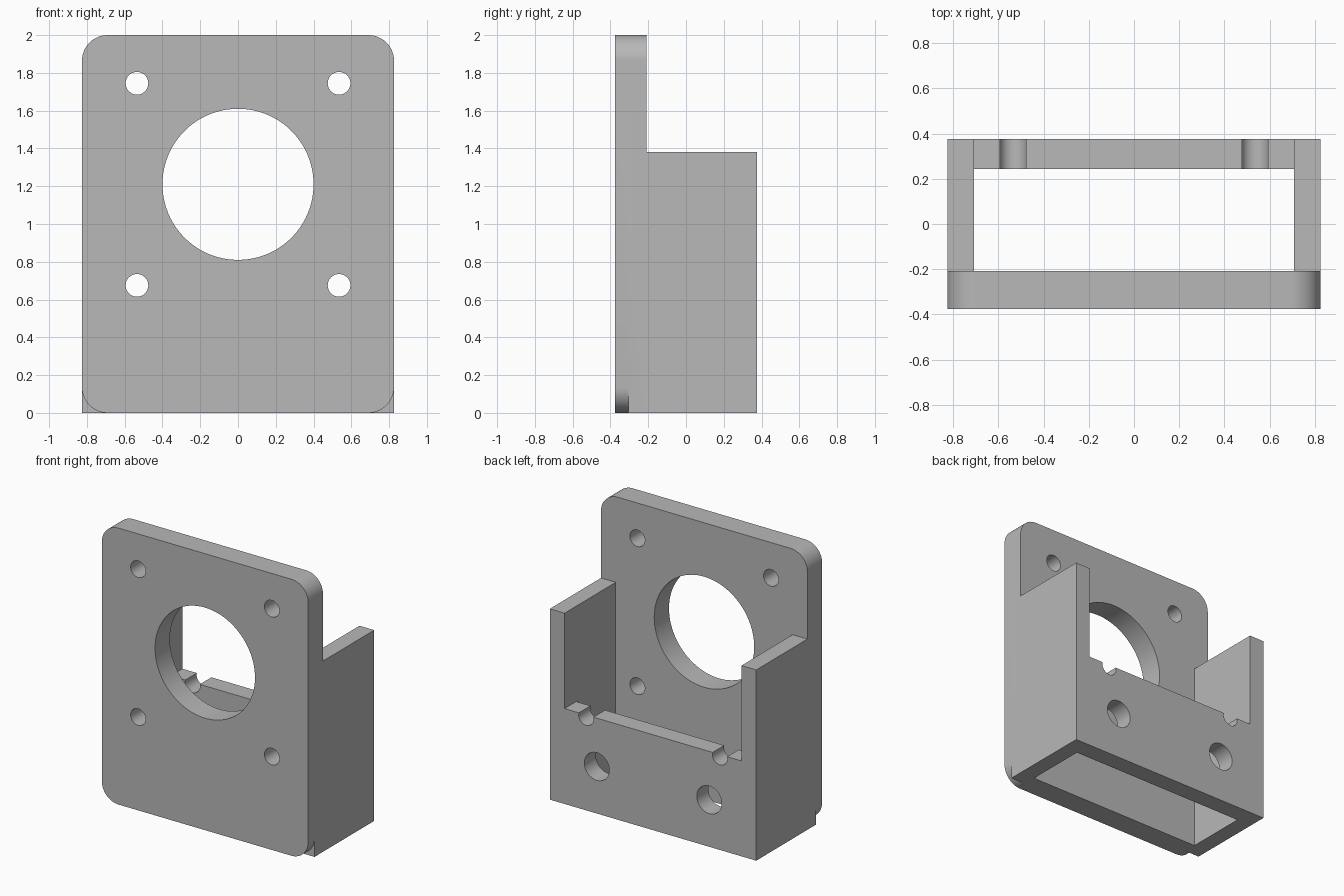
import bpy
import bmesh
from math import pi, cos, sin, radians
from mathutils import Matrix

cube = bpy.data.objects.get("Cube")
if cube:
    bpy.data.objects.remove(cube)

# Main dimensions
HALF_W, HALF_D, HEIGHT = 0.826, 0.377, 2.0
CORNER = 0.135
LIP_BACK, PLATE_BACK = -0.305, -0.208      # depth steps of the face plate
INNER_X, WALL_FRONT = 0.708, 0.244         # inside of the housing
SIDE_TOP, BACK_TOP = 1.38, 0.69
HOLE_Z, SPACING = 1.21, 0.535

grey = bpy.data.materials.new("plain grey")
grey.use_nodes = True
colour = (0.48, 0.48, 0.48, 1)
grey.diffuse_color = colour
grey.node_tree.nodes["Principled BSDF"].inputs["Base Color"].default_value = colour


def add_object(name, bm):
    bmesh.ops.recalc_face_normals(bm, faces=bm.faces)
    mesh = bpy.data.meshes.new(name)
    bm.to_mesh(mesh)
    bm.free()
    mesh.materials.append(grey)
    obj = bpy.data.objects.new(name, mesh)
    bpy.context.collection.objects.link(obj)
    return obj


def slab(name, y0, y1, round_bottom):
    """Upright plate with rounded top corners, optionally rounded below."""
    outline = []
    for sx, top, start in ((1, 1, 0), (-1, 1, 90), (-1, 0, 180), (1, 0, 270)):
        if not top and not round_bottom:
            outline.append((sx * HALF_W, 0))
            continue
        cx = sx * (HALF_W - CORNER)
        cz = HEIGHT - CORNER if top else CORNER
        for i in range(13):
            a = radians(start + i * 7.5)
            outline.append((cx + CORNER * cos(a), cz + CORNER * sin(a)))
    bm = bmesh.new()
    face = bm.faces.new([bm.verts.new((x, y0, z)) for x, z in outline])
    new = bmesh.ops.extrude_face_region(bm, geom=[face])["geom"]
    verts = [v for v in new if isinstance(v, bmesh.types.BMVert)]
    bmesh.ops.translate(bm, verts=verts, vec=(0, y1 - y0, 0))
    return add_object(name, bm)


def box(name, x0, x1, y0, y1, z0, z1):
    bm = bmesh.new()
    bmesh.ops.create_cube(bm, size=1)
    for v in bm.verts:
        v.co = (x1 if v.co.x > 0 else x0, y1 if v.co.y > 0 else y0,
                z1 if v.co.z > 0 else z0)
    return add_object(name, bm)


def drill(name, x, z, radius, y0, y1, sides=48):
    bm = bmesh.new()
    place = Matrix.Translation((x, (y0 + y1) / 2, z)) @ Matrix.Rotation(pi / 2, 4, 'X')
    bmesh.ops.create_cone(bm, cap_ends=True, segments=sides, radius1=radius,
                          radius2=radius, depth=y1 - y0, matrix=place)
    obj = add_object(name, bm)
    obj.hide_render = True
    return obj


def combine(target, other, operation):
    mod = target.modifiers.new(operation.lower(), 'BOOLEAN')
    mod.operation, mod.solver, mod.object = operation, 'EXACT', other
    bpy.context.view_layer.objects.active = target
    bpy.ops.object.modifier_apply(modifier=mod.name)
    bpy.data.objects.remove(other)


# Face plate with rounded lip, side walls and low back wall
bracket = slab("motor_bracket", -HALF_D, LIP_BACK, True)
parts = [
    slab("backing_plate", LIP_BACK, PLATE_BACK, False),
    box("left_wall", INNER_X, HALF_W, PLATE_BACK, HALF_D, 0, SIDE_TOP),
    box("right_wall", -HALF_W, -INNER_X, PLATE_BACK, HALF_D, 0, SIDE_TOP),
    box("back_wall", -INNER_X, INNER_X, WALL_FRONT, HALF_D, 0, BACK_TOP),
]
for part in parts:
    combine(bracket, part, 'UNION')

# Centre bore, four screw holes (the lower pair notches the back wall), rear holes
cutters = [drill("bore_cutter", 0, HOLE_Z, 0.4, -0.5, 0, 96)]
for sx in (-1, 1):
    for sz in (-1, 1):
        cutters.append(drill("screw_cutter", sx * SPACING, HOLE_Z + sz * SPACING,
                             0.06, -0.5, 0.5))
    cutters.append(drill("rear_cutter", sx * 0.45, 0.34, 0.1, 0.1, 0.5))
for cutter in cutters:
    combine(bracket, cutter, 'DIFFERENCE')

# Merge coplanar pieces and keep the edges crisp
bm = bmesh.new()
bm.from_mesh(bracket.data)
bmesh.ops.remove_doubles(bm, verts=bm.verts, dist=0.0001)
bmesh.ops.dissolve_limit(bm, angle_limit=radians(0.5), verts=bm.verts, edges=bm.edges)
bm.to_mesh(bracket.data)
bm.free()
bpy.ops.object.select_all(action='DESELECT')
bracket.select_set(True)
bpy.context.view_layer.objects.active = bracket
bpy.ops.object.shade_smooth_by_angle(angle=radians(30))
